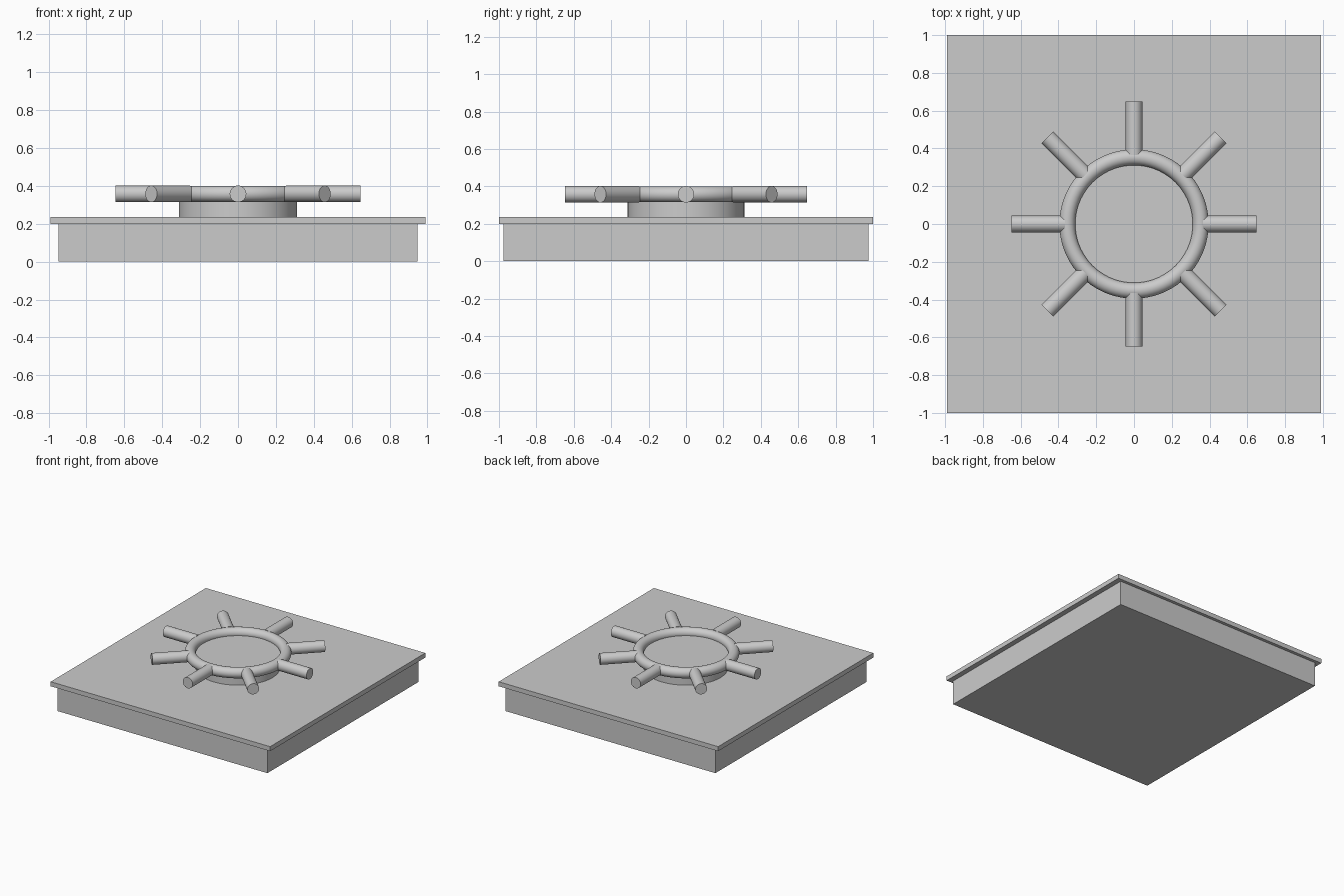
import bpy
import math

if "Cube" in bpy.data.objects:
    bpy.data.objects.remove(bpy.data.objects["Cube"])


def box(name, sx, sy, z0, z1):
    bpy.ops.mesh.primitive_cube_add(size=1, location=(0, 0, (z0 + z1) / 2))
    ob = bpy.context.object
    ob.name = name
    ob.scale = (sx, sy, z1 - z0)
    bpy.ops.object.transform_apply(location=False, rotation=False, scale=True)
    return ob


def cylinder(name, r, depth, loc, rot=(0, 0, 0), sides=32):
    bpy.ops.mesh.primitive_cylinder_add(vertices=sides, radius=r, depth=depth,
                                        location=loc, rotation=rot)
    ob = bpy.context.object
    ob.name = name
    bpy.ops.object.shade_smooth_by_angle(angle=math.radians(35))
    return ob


# Square base and the thin overhanging plate on top
box("base_block", 1.896, 1.95, 0.0, 0.2)
box("top_plate", 1.98, 2.0, 0.2, 0.237)

# Round hub that carries the ring
HUB_TOP = 0.35
cylinder("hub", 0.312, HUB_TOP - 0.237, (0, 0, (HUB_TOP + 0.237) / 2), sides=64)

# Smooth ring around the hub
RING_Z = 0.358
bpy.ops.mesh.primitive_torus_add(major_radius=0.353, minor_radius=0.042,
                                 major_segments=72, minor_segments=24,
                                 location=(0, 0, RING_Z))
ring = bpy.context.object
ring.name = "ring"
bpy.ops.object.shade_smooth()

# Eight handles radiating from the ring
INNER, OUTER = 0.366, 0.648
for i in range(8):
    a = i * math.pi / 4
    mid = (INNER + OUTER) / 2
    cylinder(f"handle_{i + 1}", 0.044, OUTER - INNER,
             (mid * math.cos(a), mid * math.sin(a), RING_Z),
             (0, math.pi / 2, a))
